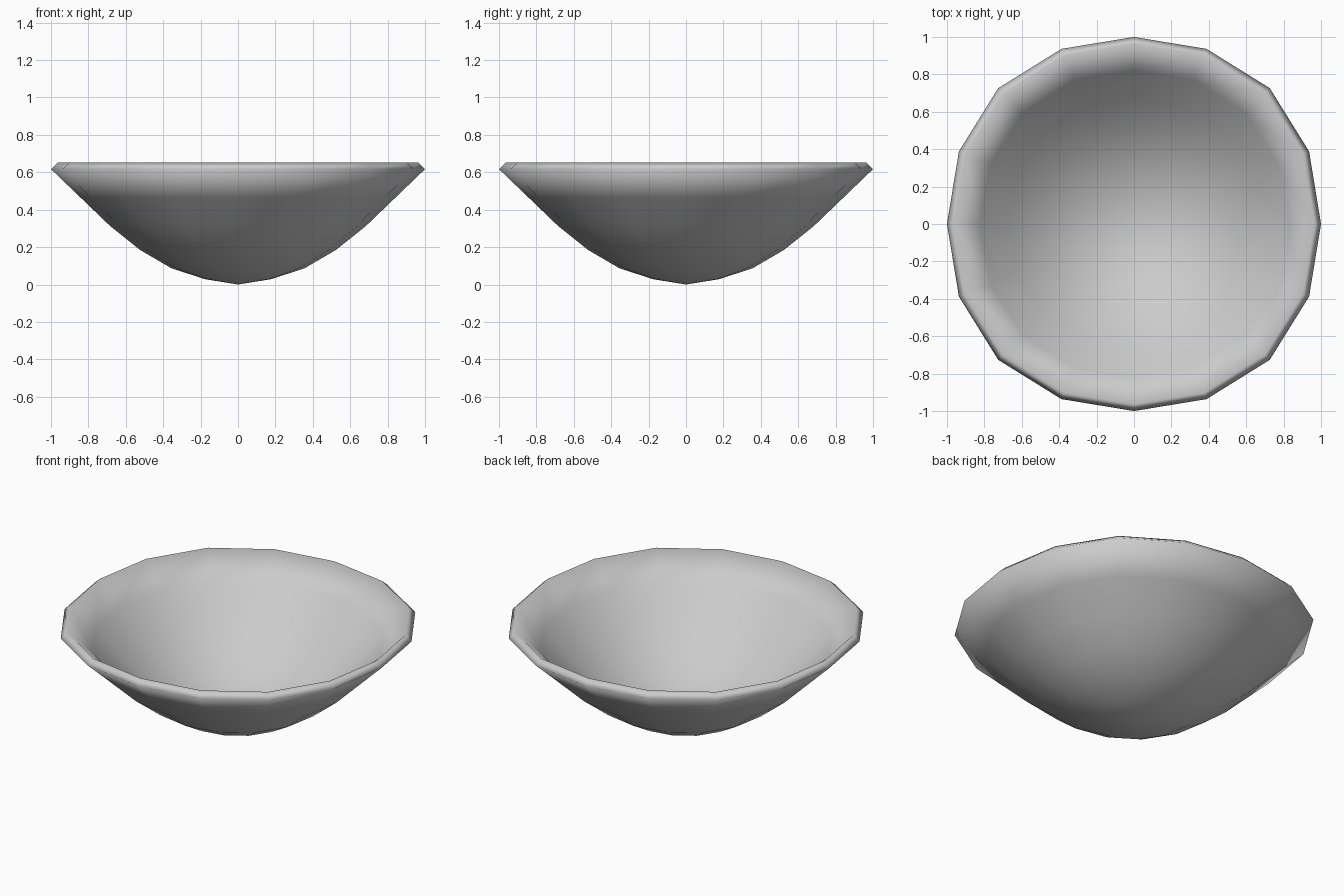
import bpy, bmesh, math

if "Cube" in bpy.data.objects:
    bpy.data.objects.remove(bpy.data.objects["Cube"])

SIDES = 16
# outer profile (from the bottom up), over the thick rim, inner profile back down
outer = [(0.18, 0.029), (0.358, 0.088), (0.524, 0.185), (0.684, 0.313), (0.84, 0.463), (1.0, 0.617)]
inner = [(0.963, 0.652), (0.823, 0.51), (0.665, 0.343), (0.51, 0.212), (0.349, 0.114), (0.177, 0.056)]

bm = bmesh.new()


def ring(r, z):
    # rim is slightly squarish: diagonals sit a little further out
    verts = []
    for i in range(SIDES):
        a = 2 * math.pi * i / SIDES
        k = 1 + 0.027 * r * math.sin(2 * a) ** 2
        verts.append(bm.verts.new((r * k * math.cos(a), r * k * math.sin(a), z)))
    return verts


rings = [ring(r, z) for r, z in outer + inner]
for lo, hi in zip(rings, rings[1:]):
    for i in range(SIDES):
        j = (i + 1) % SIDES
        bm.faces.new((lo[i], lo[j], hi[j], hi[i]))

# close the outer and inner bottom
for loop, z in ((rings[0], 0.004), (rings[-1], 0.032)):
    pole = bm.verts.new((0, 0, z if z > 0.01 else 0.0))
    for i in range(SIDES):
        bm.faces.new((loop[i], loop[(i + 1) % SIDES], pole))

bmesh.ops.recalc_face_normals(bm, faces=bm.faces)
for f in bm.faces:
    f.smooth = True
mesh = bpy.data.meshes.new("bowl")
bm.to_mesh(mesh)
bm.free()
bowl = bpy.data.objects.new("bowl", mesh)
bpy.context.collection.objects.link(bowl)
